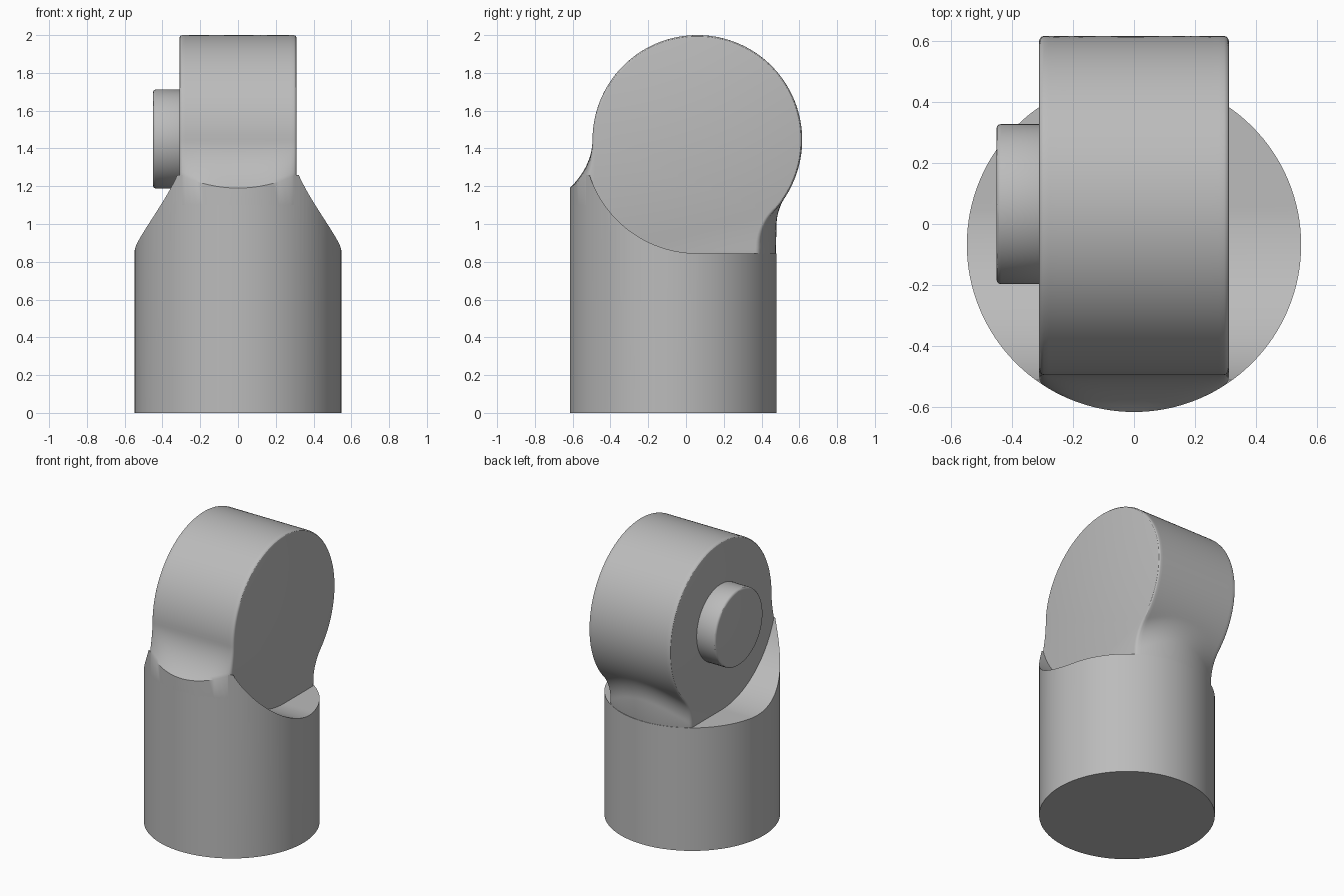
import bpy, bmesh
from math import sin, cos, pi, sqrt, atan2

if "Cube" in bpy.data.objects:
    bpy.data.objects.remove(bpy.data.objects["Cube"], do_unlink=True)

GREY = (0.5, 0.5, 0.5, 1)
mat = bpy.data.materials.new("plain grey")
mat.use_nodes = True
mat.diffuse_color = GREY
mat.node_tree.nodes["Principled BSDF"].inputs["Base Color"].default_value = GREY

BODY_R, BODY_Y = 0.547, -0.068      # upright cylinder
HEAD_R, HEAD_Y, HEAD_Z = 0.555, 0.06, 1.445
HALF_W = 0.31                       # half width of the head
FILLET = 0.277


def loft(name, sections):
    """Solid skinned through equal-length closed sections."""
    bm = bmesh.new()
    rows = [[bm.verts.new(p) for p in s] for s in sections]
    n = len(rows[0])
    for a, b in zip(rows, rows[1:]):
        for i in range(n):
            j = (i + 1) % n
            bm.faces.new((a[i], a[j], b[j], b[i]))
    bm.faces.new(rows[0])
    bm.faces.new(rows[-1])
    bmesh.ops.recalc_face_normals(bm, faces=bm.faces)
    mesh = bpy.data.meshes.new(name)
    bm.to_mesh(mesh)
    bm.free()
    mesh.materials.append(mat)
    ob = bpy.data.objects.new(name, mesh)
    bpy.context.collection.objects.link(ob)
    return ob


def extrude_x(name, profile, x0, x1):
    return loft(name, [[(x, y, z) for y, z in profile] for x in (x0, x1)])


def arc(cy, cz, r, a0, a1, n):
    return [(cy + r * cos(a0 + (a1 - a0) * i / n),
             cz + r * sin(a0 + (a1 - a0) * i / n)) for i in range(n + 1)]


def finish(ob):
    bpy.ops.object.select_all(action='DESELECT')
    ob.select_set(True)
    bpy.context.view_layer.objects.active = ob
    for m in list(ob.modifiers):
        bpy.ops.object.modifier_apply(modifier=m.name)
    bpy.ops.object.shade_smooth_by_angle(angle=pi / 6)


def round_edges(ob, limit):
    m = ob.modifiers.new("rounded rim", 'BEVEL')
    m.width, m.segments = 0.015, 3
    m.limit_method, m.angle_limit = 'ANGLE', limit


# Body: upright cylinder with a scooped top
ring = [(BODY_R * cos(t), BODY_Y + BODY_R * sin(t))
        for t in (2 * pi * i / 128 for i in range(128))]
body = loft("body", [[(x, y, z) for x, y in ring] for z in (0, 1.26)])

scoop = arc(HEAD_Y, HEAD_Z, 0.6, pi, 1.5 * pi, 40) + [(1, 0.845), (1, 1.6), (-0.54, 1.6)]
notch = [(-1, 1.1), (0, 1.1), (0, 1.6), (-1, 1.6)]
cutters = [extrude_x("scoop_cutter", scoop, -1, 1),
           extrude_x("notch_cutter", notch, -0.295, 0.295)]
for c in cutters:
    c.hide_render = True
    m = body.modifiers.new("cut", 'BOOLEAN')
    m.operation, m.solver, m.object = 'DIFFERENCE', 'EXACT', c
finish(body)
for c in cutters:
    bpy.data.objects.remove(c, do_unlink=True)


# Head: round disc whose neck flares into the body wall
def head_section(x):
    reach = sqrt(BODY_R ** 2 - x ** 2)
    front, back = BODY_Y - reach, BODY_Y + reach
    # rear fillet, tangent to wall and disc
    cy = back + FILLET
    cz = HEAD_Z - sqrt((HEAD_R + FILLET) ** 2 - (cy - HEAD_Y) ** 2)
    a = atan2(cz - HEAD_Z, cy - HEAD_Y)
    pts = [(back - 0.004, 0.8)] + arc(cy, cz, FILLET, pi, pi + a, 14)
    pts += arc(HEAD_Y, HEAD_Z, HEAD_R, a, pi, 80)[1:]
    # front flare down to the lip
    top = pts[-1]
    lip = (front, 1.19 + 0.07 * (x / HALF_W) ** 2)
    mid = (top[0], lip[1] + 0.12)
    for i in range(1, 13):
        t = i / 12
        pts.append(tuple((1 - t) ** 2 * p + 2 * t * (1 - t) * q + t * t * r
                         for p, q, r in zip(top, mid, lip)))
    pts += [(front, 1.1), (front + 0.004, 0.8)]
    return [(x, y, z) for y, z in pts]


STEPS = 20
head = loft("head", [head_section(HALF_W * (2 * i / STEPS - 1)) for i in range(STEPS + 1)])
round_edges(head, 0.87)
finish(head)

# Pin: short round boss on the right side of the head
pin = extrude_x("pin", arc(0.065, 1.45, 0.262, 0, 2 * pi, 64)[:-1], -0.45, -0.29)
round_edges(pin, 0.87)
finish(pin)
